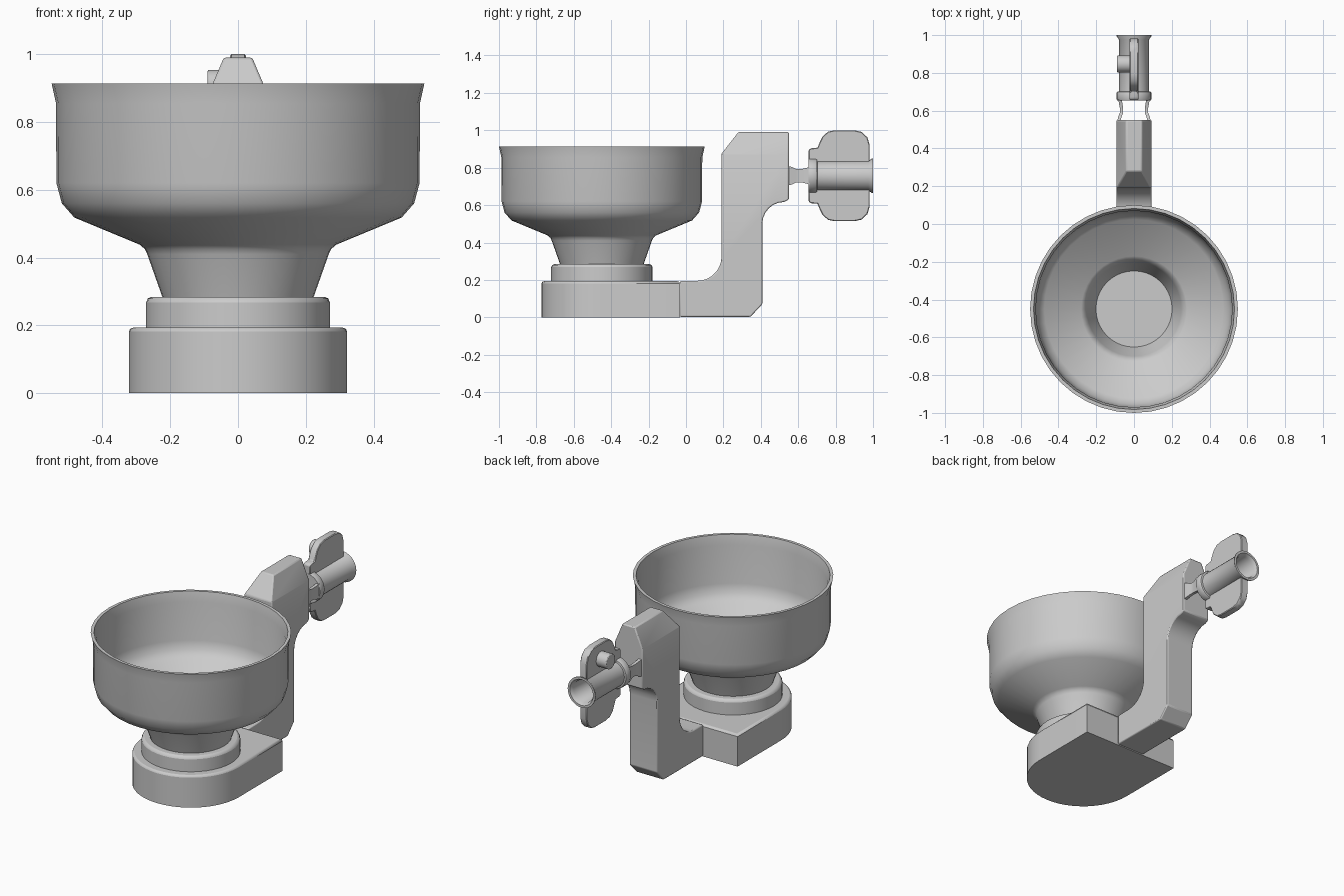
import bpy, bmesh, math
from mathutils import Matrix, Vector

if "Cube" in bpy.data.objects:
    bpy.data.objects.remove(bpy.data.objects["Cube"])


def finish(bm, name, bevel=0.0, angle=35, segments=2):
    bmesh.ops.remove_doubles(bm, verts=bm.verts, dist=1e-5)
    bmesh.ops.recalc_face_normals(bm, faces=bm.faces)
    me = bpy.data.meshes.new(name)
    bm.to_mesh(me)
    bm.free()
    ob = bpy.data.objects.new(name, me)
    bpy.context.collection.objects.link(ob)
    bpy.context.view_layer.objects.active = ob
    for o in bpy.context.selected_objects:
        o.select_set(False)
    ob.select_set(True)
    if bevel:
        mod = ob.modifiers.new("edge_bevel", 'BEVEL')
        mod.width, mod.segments = bevel, segments
        mod.limit_method, mod.angle_limit = 'ANGLE', math.radians(30)
    bpy.ops.object.shade_smooth_by_angle(angle=math.radians(angle))
    return ob


def lathe(name, profile, matrix, sides=32, bevel=0.0, angle=35):
    """Revolve (radius, height) points about local z."""
    bm = bmesh.new()
    vs = [bm.verts.new((r, 0, h)) for r, h in profile]
    es = [bm.edges.new(p) for p in zip(vs, vs[1:])]
    bmesh.ops.spin(bm, geom=vs + es, cent=(0, 0, 0), axis=(0, 0, 1),
                   angle=math.tau, steps=sides, use_duplicate=False)
    bmesh.ops.remove_doubles(bm, verts=bm.verts, dist=1e-5)
    bm.transform(matrix)
    return finish(bm, name, bevel, angle)


def prism(points, direction):
    """Extrude a closed outline of 3D points."""
    bm = bmesh.new()
    f = bm.faces.new([bm.verts.new(p) for p in points])
    r = bmesh.ops.extrude_face_region(bm, geom=[f])
    bmesh.ops.translate(bm, vec=direction,
                        verts=[v for v in r["geom"] if isinstance(v, bmesh.types.BMVert)])
    bmesh.ops.recalc_face_normals(bm, faces=bm.faces)
    return bm


def arc(cx, cy, r, a0, a1, n):
    return [(cx + r * math.cos(math.radians(a0 + (a1 - a0) * i / n)),
             cy + r * math.sin(math.radians(a0 + (a1 - a0) * i / n))) for i in range(n + 1)]


CUP = Matrix.Translation((0, -0.45, 0))
AXIS = Matrix.Translation((0, 0, 0.757)) @ Matrix.Rotation(-math.pi / 2, 4, 'X')

# Open bowl with hollow tapered neck
lathe("bowl", [(0.20, 0.28), (0.222, 0.28), (0.268, 0.41), (0.275, 0.425), (0.29, 0.438),
               (0.483, 0.518), (0.52, 0.56), (0.536, 0.62), (0.537, 0.855), (0.55, 0.913),
               (0.532, 0.913), (0.52, 0.855), (0.519, 0.622), (0.505, 0.57), (0.474, 0.535),
               (0.28, 0.455), (0.262, 0.44), (0.25, 0.41), (0.20, 0.28)], CUP, 40, angle=40)

# Round collar under the bowl
lathe("bowl_collar", [(0, 0.15), (0.271, 0.15), (0.271, 0.284), (0, 0.284)], CUP, 40, 0.016)

# D-shaped base
outline = arc(0, -0.45, 0.322, 180, 360, 24) + [(0.322, -0.033), (-0.322, -0.033)]
base = finish(prism([(x, y, 0) for x, y in outline], (0, 0, 0.193)), "base")
bm = bmesh.new()
bm.from_mesh(base.data)
top = [e for e in bm.edges if all(v.co.z > 0.19 for v in e.verts)]
bmesh.ops.bevel(bm, geom=top, offset=0.012, segments=2, profile=0.5, affect='EDGES')
bm.to_mesh(base.data)
bm.free()

# Upright arm with filleted bends and a tapered head
side = ([(-0.033, 0.003), (0.345, 0.003), (0.408, 0.07)]
        + arc(0.525, 0.5, 0.117, 180, 90, 6) + [(0.55, 0.63), (0.55, 0.99), (0.28, 0.99), (0.19, 0.875)]
        + arc(0.06, 0.325, 0.13, 0, -90, 7) + [(-0.033, 0.193)])
bm = prism([(-0.093, y, z) for y, z in side], (0.186, 0, 0))
for s in (-1, 1):
    r = bmesh.ops.bisect_plane(bm, geom=bm.verts[:] + bm.edges[:] + bm.faces[:], dist=1e-5,
                               plane_co=(s * 0.042, 0, 0.99), plane_no=(s * 0.12, 0, 0.051),
                               clear_outer=True)
    bmesh.ops.holes_fill(bm, edges=[e for e in bm.edges if e.is_boundary], sides=0)
finish(bm, "arm", 0.008)

# Two waisted prongs joining arm and nozzle
for s, label in ((-1, "left"), (1, "right")):
    bm = bmesh.new()
    rings = []
    for y, x, h in ((0.545, 0.078, 0.052), (0.565, 0.076, 0.047), (0.59, 0.066, 0.035),
                    (0.615, 0.066, 0.035), (0.635, 0.07, 0.04), (0.66, 0.074, 0.046)):
        rings.append([bm.verts.new((s * (x + dx), y, 0.757 + dz))
                      for dx, dz in ((-0.009, -h), (0.009, -h), (0.009, h), (-0.009, h))])
    for a, b in zip(rings, rings[1:]):
        for i in range(4):
            j = (i + 1) % 4
            bm.faces.new((a[i], a[j], b[j], b[i]))
    bm.faces.new(rings[0])
    bm.faces.new(rings[-1])
    finish(bm, "prong_" + label)

# Nozzle tube with collar and flared open mouth
lathe("nozzle", [(0, 0.655), (0.09, 0.655), (0.092, 0.66), (0.092, 0.695), (0.089, 0.7),
                 (0.079, 0.702), (0.079, 0.975), (0.092, 0.994), (0.092, 1.0),
                 (0.078, 1.0), (0.066, 0.98), (0.066, 0.72), (0, 0.72)], AXIS, 28)

# Thumb plate, mirrored above and below the nozzle
wing = [(0.656, 0.07), (0.656, 0.138), (0.668, 0.147), (0.703, 0.15), (0.713, 0.175), (0.73, 0.21),
        (0.76, 0.236), (0.795, 0.243), (0.9, 0.243), (0.94, 0.234), (0.97, 0.205),
        (0.982, 0.165), (0.982, 0.07)]
for s, label in ((1, "upper"), (-1, "lower")):
    finish(prism([(-0.023, y, 0.757 + s * h) for y, h in wing], (0.046, 0, 0)),
           "thumb_plate_" + label, 0.004, segments=1)

# Side knob on the thumb plate
KNOB = Matrix.Translation((0, 0.847, 0.909)) @ Matrix.Rotation(-math.pi / 2, 4, 'Y')
lathe("side_knob", [(0, 0), (0.045, 0), (0.045, 0.09), (0, 0.09)], KNOB, 20, 0.005)
